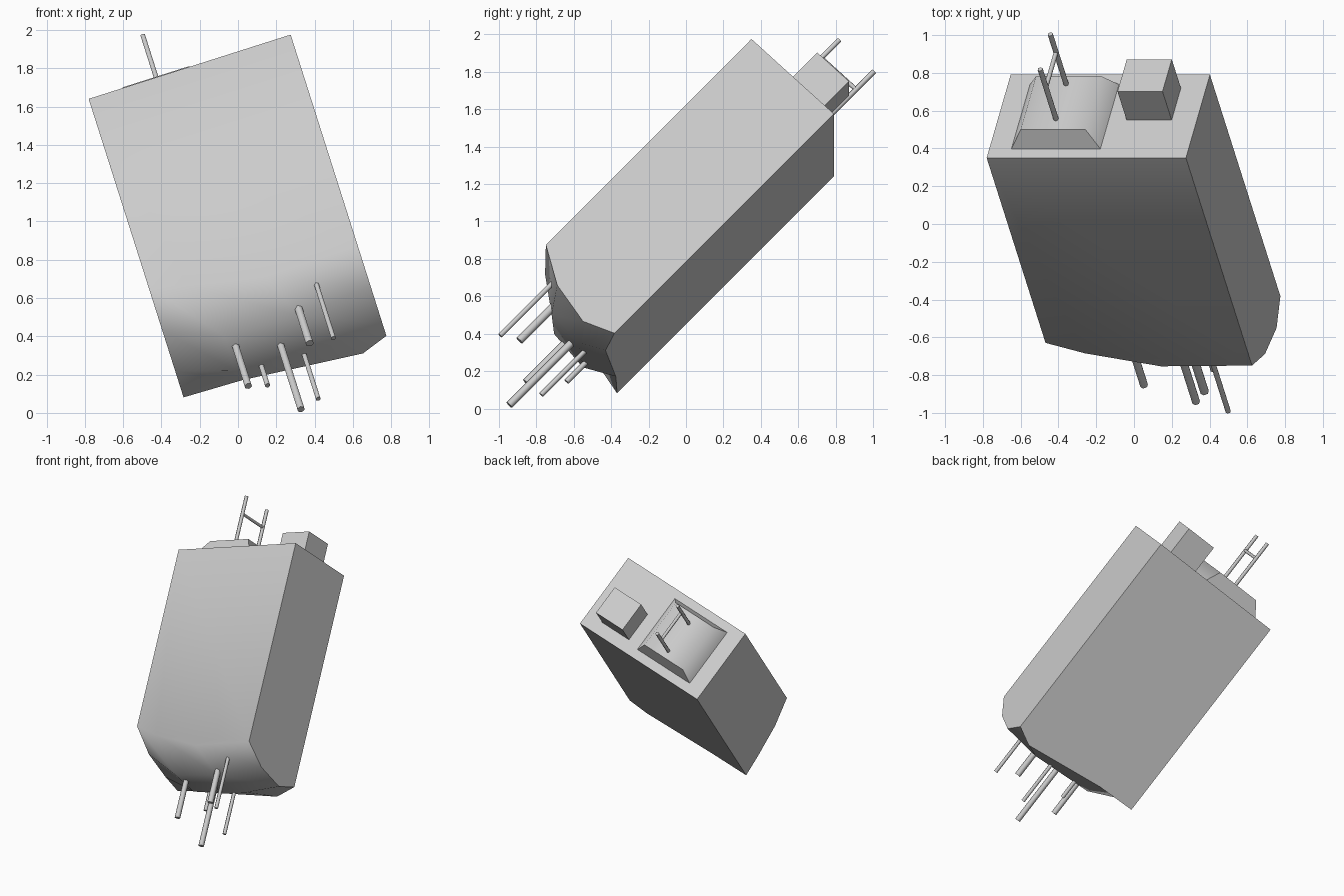
import bpy, bmesh, math
from mathutils import Matrix, Vector

if "Cube" in bpy.data.objects:
    bpy.data.objects.remove(bpy.data.objects["Cube"])

# One grey material
grey = bpy.data.materials.new("plain_grey")
grey.use_nodes = True
COLOUR = (0.6, 0.6, 0.6, 1)
grey.diffuse_color = COLOUR
grey.node_tree.nodes["Principled BSDF"].inputs["Base Color"].default_value = COLOUR

# Tilted frame: origin at a top corner, axes along width, depth and length
U = Vector((0.953, 0, 0.303)).normalized()
V = Vector((0.206, 0.724, -0.658))
V = (V - U * V.dot(U)).normalized()
W = U.cross(V)
FRAME = Matrix((U, V, W)).transposed().to_4x4()
FRAME.translation = (-0.78, 0.35, 1.64)
WIDTH, DEPTH = 1.107, 0.608


def finish(name, bm):
    bmesh.ops.recalc_face_normals(bm, faces=bm.faces)
    mesh = bpy.data.meshes.new(name)
    bm.to_mesh(mesh)
    bm.free()
    mesh.materials.append(grey)
    obj = bpy.data.objects.new(name, mesh)
    bpy.context.collection.objects.link(obj)
    obj.matrix_world = FRAME
    bpy.ops.object.select_all(action='DESELECT')
    obj.select_set(True)
    bpy.context.view_layer.objects.active = obj
    bpy.ops.object.shade_smooth_by_angle(angle=math.radians(62))
    return obj


def block(name, low, high, inset=(0, 0)):
    """Box between two corners, with an optionally narrowed top."""
    bm = bmesh.new()
    bmesh.ops.create_cube(bm, size=1)
    for v in bm.verts:
        top = v.co.z > 0
        for i in range(3):
            side = v.co[i] > 0
            v.co[i] = high[i] if side else low[i]
            if i < 2 and top:
                v.co[i] += -inset[i] if side else inset[i]
    return finish(name, bm)


def rod(name, start, end, radius):
    start, end = Vector(start), Vector(end)
    d = end - start
    bm = bmesh.new()
    place = Matrix.Translation((start + end) / 2) @ d.to_track_quat('Z', 'Y').to_matrix().to_4x4()
    bmesh.ops.create_cone(bm, cap_ends=True, segments=6, radius1=radius,
                          radius2=radius, depth=d.length, matrix=place)
    return finish(name, bm)


# Body: a long box whose lower end is a bulging patch, rows run front to back
ROWS = [
    (0, [(0, -1.42), (0.2, -1.5), (0.6, -1.6), (WIDTH, -1.594)]),
    (0.2, [(0, -1.56), (0.3, -1.74), (0.7, -1.76), (WIDTH, -1.716)]),
    (0.44, [(0, -1.64), (0.3, -1.77), (0.8, -1.8), (WIDTH, -1.768)]),
    (DEPTH, [(0, -1.68), (0.32, -1.69), (0.963, -1.77), (WIDTH, -1.7)]),
]
bm = bmesh.new()
grid = [[bm.verts.new((u, v, w)) for u, w in row] for v, row in ROWS]
a, b, c, d = [bm.verts.new(p) for p in
              ((0, 0, 0), (WIDTH, 0, 0), (WIDTH, DEPTH, 0), (0, DEPTH, 0))]
bm.faces.new((a, b, c, d))
for i in range(3):
    for j in range(3):
        bm.faces.new((grid[i][j], grid[i + 1][j], grid[i + 1][j + 1], grid[i][j + 1]))
bm.faces.new([b, a] + grid[0])
bm.faces.new([d, c] + grid[3][::-1])
bm.faces.new([a, d] + [row[0] for row in grid][::-1])
bm.faces.new([c, b] + [row[3] for row in grid])
finish("body", bm)

# Raised plate and small box on the upper end
block("raised_plate", (0.11, 0.058, -0.02), (0.63, 0.545, 0.106), (0.08, 0.048))
block("small_box", (0.717, 0.276, -0.02), (0.967, 0.511, 0.22))

# Pair of rods joined by a crossbar
rod("upper_rod_front", (0.37, 0.182, 0.08), (0.37, 0.182, 0.49), 0.014)
rod("upper_rod_back", (0.37, 0.438, 0.08), (0.37, 0.438, 0.49), 0.014)
rod("crossbar", (0.37, 0.182, 0.35), (0.37, 0.438, 0.35), 0.012)

# Pins of various lengths under the lower end: u, v, tip, radius
PINS = [(0.34, 0.287, -2.05, 0.021), (0.437, 0.463, -1.92, 0.015),
        (0.566, 0.36, -2.255, 0.021), (0.668, 0.466, -2.12, 0.014),
        (0.713, 0.182, -1.99, 0.023), (0.84, 0.116, -2.07, 0.014)]
for n, (u, v, tip, r) in enumerate(PINS, 1):
    rod(f"lower_pin_{n}", (u, v, -1.4), (u, v, tip), r)
